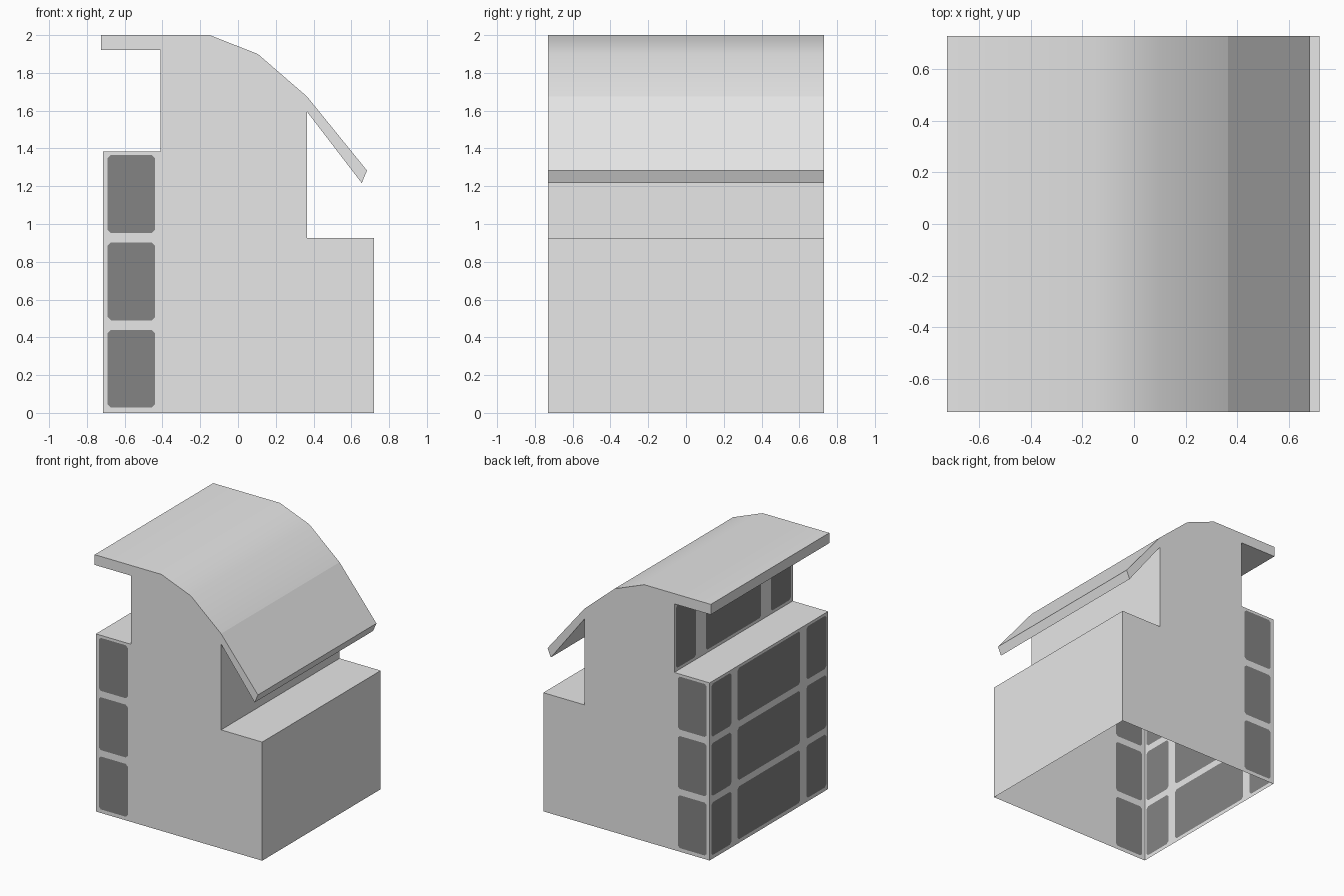
import bpy, bmesh
from mathutils import Vector

if "Cube" in bpy.data.objects:
    bpy.data.objects.remove(bpy.data.objects["Cube"])

HY = 0.73          # half depth


def make_mat(name, v):
    m = bpy.data.materials.new(name)
    m.diffuse_color = (v, v, v, 1)
    m.use_nodes = True
    m.node_tree.nodes["Principled BSDF"].inputs["Base Color"].default_value = m.diffuse_color
    return m


MATS = [make_mat("light grey wall", 0.8), make_mat("dark grey window", 0.23)]


class Part:
    """Collects faces, each wound to look towards a given outward direction."""

    def __init__(self, name):
        self.name, self.bm = name, bmesh.new()

    def face(self, pts, out, mat=0, smooth=False):
        f = self.bm.faces.new([self.bm.verts.new(p) for p in pts])
        f.normal_update()
        if f.normal.dot(Vector(out)) < 0:
            f.normal_flip()
        f.material_index, f.smooth = mat, smooth

    def strip(self, profile, outs, smooth=False):
        for a, b, o in zip(profile, profile[1:], outs):
            self.face([(a[0], -HY, a[1]), (b[0], -HY, b[1]),
                       (b[0], HY, b[1]), (a[0], HY, a[1])], o, 0, smooth)

    def windows(self, place, out, cols, rows, c=0.017):
        """Grid of cells (lo, win_lo, win_hi, hi) with corner-cut windows."""
        for u0, a, b, u1 in cols:
            for v0, d, e, v1 in rows:
                o = [(a + c, d), (b - c, d), (b, d + c), (b, e - c),
                     (b - c, e), (a + c, e), (a, e - c), (a, d + c)]
                q = [(u0, v0), (u1, v0), (u1, v1), (u0, v1)]
                polys = [(o, 1)]
                for i in range(4):
                    j = (i + 1) % 4
                    polys.append(([q[i], q[j], o[2 * i + 1], o[2 * i]], 0))
                    polys.append(([q[j], o[(2 * i + 2) % 8], o[2 * i + 1]], 0))
                for p, m in polys:
                    self.face([place(u, v) for u, v in p], out, m)

    def done(self):
        bmesh.ops.remove_doubles(self.bm, verts=self.bm.verts, dist=1e-5)
        me = bpy.data.meshes.new(self.name)
        self.bm.to_mesh(me)
        self.bm.free()
        for m in MATS:
            me.materials.append(m)
        bpy.context.collection.objects.link(bpy.data.objects.new(self.name, me))


UP, DOWN, LEFT, RIGHT = (0, 0, 1), (0, 0, -1), (-1, 0, 0), (1, 0, 0)
LX, IX, RX, SX = -0.715, -0.41, 0.365, 0.72     # left, recess, step, right walls
LZ, EZ, SZ = 1.385, 1.92, 0.925                 # ledge, eave, step heights
ROOF = [(-0.725, 2.0), (-0.15, 2.0), (0.105, 1.9), (RX, 1.675)]
TIP, TIP_LOW, SOFFIT = (0.683, 1.283), (0.655, 1.217), (RX, 1.595)

ROWS = [(0, 0.028, 0.44, 0.465), (0.465, 0.49, 0.902, 0.927),
        (0.927, 0.952, 1.365, LZ)]
END_COLS = [(LX, -0.69, -0.44, IX)]


def columns(half_wide):
    n = 0.462
    m = (n + half_wide) / 2
    return [(-HY, -0.708, -n, -m), (-m, -half_wide, half_wide, m),
            (m, n, 0.708, HY)]


# end walls, including the cut ends of the roof
outline = [(IX, 0), (SX, 0), (SX, SZ), (RX, SZ), SOFFIT, TIP_LOW, TIP,
           *reversed(ROOF), (-0.725, EZ), (IX, EZ), (IX, LZ)]
for name, s in (("front_wall", -1), ("back_wall", 1)):
    p = Part(name)
    p.face([(x, s * HY, z) for x, z in outline], (0, s, 0))
    p.windows(lambda u, v: (u, s * HY, v), (0, s, 0), END_COLS, ROWS)
    p.done()

# glazed left side and the recessed upper window band
p = Part("left_window_wall")
p.windows(lambda u, v: (LX, u, v), LEFT, columns(0.385), ROWS)
p.done()
p = Part("upper_window_wall")
p.windows(lambda u, v: (IX, u, v), LEFT, columns(0.34),
          [(LZ, LZ + 0.022, EZ - 0.022, EZ)])
p.done()

# ledge and eave on the left
p = Part("left_ledge")
p.strip([(LX, LZ), (IX, LZ)], [UP])
p.done()
p = Part("eave")
p.strip([(IX, EZ), (-0.725, EZ), (-0.725, 2.0)], [DOWN, LEFT])
p.done()

# curved roof, smooth shaded
p = Part("curved_roof")
p.strip(ROOF, [UP] * 3, smooth=True)
p.done()

# sloping awning on the right
p = Part("awning")
p.strip([ROOF[-1], TIP, TIP_LOW, SOFFIT], [UP, (1, 0, -0.4), DOWN])
p.done()

# stepped right side
p = Part("right_wall")
p.strip([SOFFIT, (RX, SZ), (SX, SZ), (SX, 0)], [RIGHT, UP, RIGHT])
p.done()
